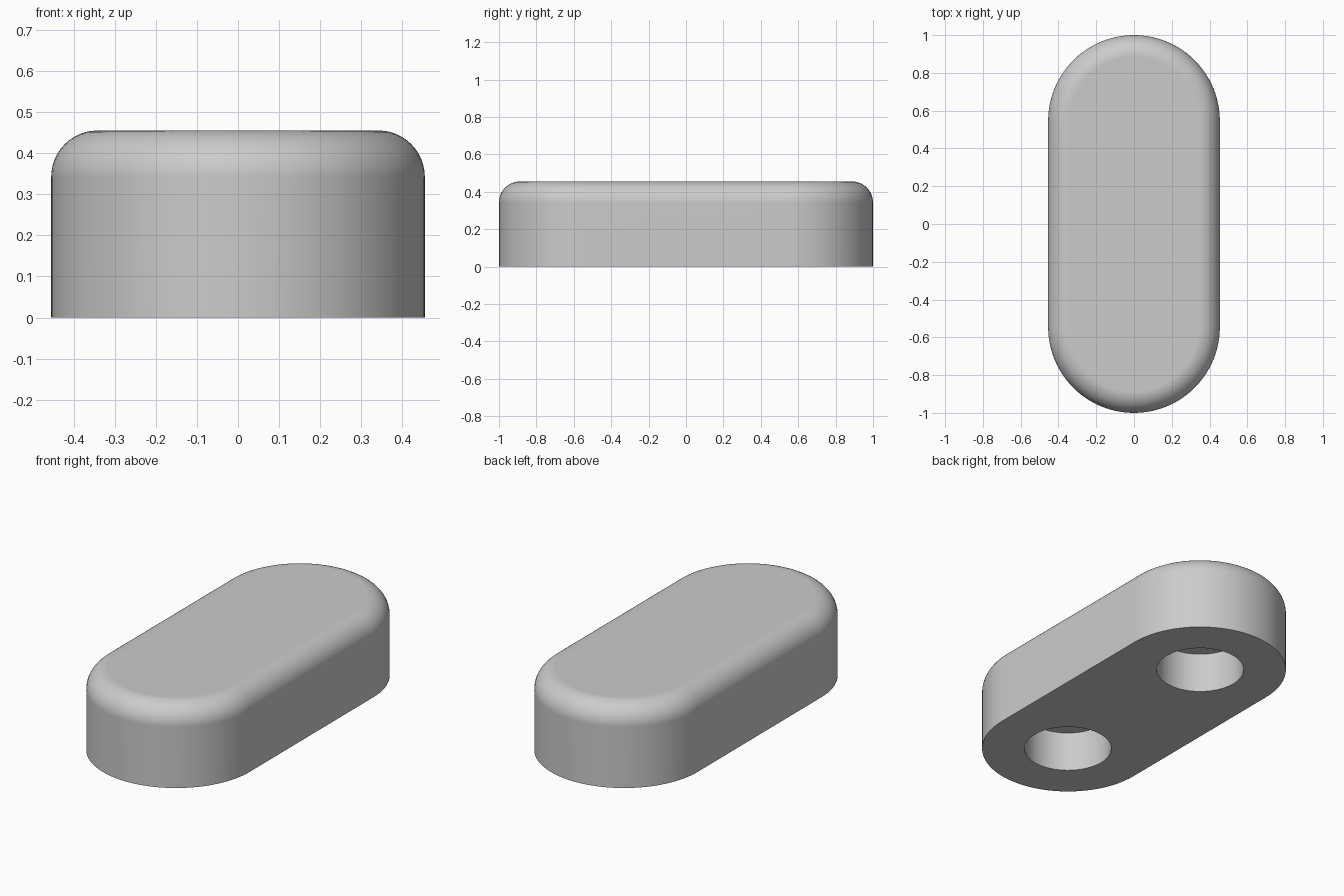
import bpy, bmesh, math

cube = bpy.data.objects.get("Cube")
if cube:
    bpy.data.objects.remove(cube, do_unlink=True)

RADIUS = 1 / 2.2            # end radius of the capsule outline
HALF = 1 - RADIUS           # distance from middle to each end centre
HEIGHT = 0.455
FILLET = 0.113
HOLE_RADIUS = 0.23
HOLE_DEPTH = 0.228
ARC, STEPS = 48, 12         # segments per half circle and per fillet

grey = bpy.data.materials.new("plain grey")
grey.use_nodes = True
colour = (0.6, 0.6, 0.6, 1)
grey.diffuse_color = colour
grey.node_tree.nodes["Principled BSDF"].inputs["Base Color"].default_value = colour


def capsule_ring(bm, radius, z):
    """One capsule-shaped loop of vertices."""
    ring = []
    for end in (1, -1):
        for i in range(ARC + 1):
            a = math.pi * i / ARC
            ring.append(bm.verts.new((end * radius * math.cos(a),
                                      end * (HALF + radius * math.sin(a)), z)))
    return ring


# Body: capsule outline lofted up the wall and round the top fillet
bm = bmesh.new()
profile = [(RADIUS, 0)]
for i in range(STEPS + 1):
    a = math.pi / 2 * i / STEPS
    profile.append((RADIUS - FILLET * (1 - math.cos(a)),
                    HEIGHT - FILLET * (1 - math.sin(a))))
rings = [capsule_ring(bm, r, z) for r, z in profile]
for low, high in zip(rings, rings[1:]):
    for i in range(len(low)):
        j = (i + 1) % len(low)
        bm.faces.new((low[i], low[j], high[j], high[i]))
bm.faces.new(rings[0][::-1])
bm.faces.new(rings[-1])
bmesh.ops.recalc_face_normals(bm, faces=bm.faces)
mesh = bpy.data.meshes.new("body")
bm.to_mesh(mesh)
bm.free()
body = bpy.data.objects.new("body", mesh)
bpy.context.collection.objects.link(body)
mesh.materials.append(grey)

# Blind holes in the underside, concentric with the rounded ends
for side in (-1, 1):
    bpy.ops.mesh.primitive_cylinder_add(vertices=64, radius=HOLE_RADIUS,
                                        depth=2 * HOLE_DEPTH,
                                        location=(0, side * HALF, 0))
    cutter = bpy.context.object
    cutter.name = "hole_cutter"
    cutter.hide_render = True
    cutter.data.materials.append(grey)
    cut = body.modifiers.new("hole", 'BOOLEAN')
    cut.operation = 'DIFFERENCE'
    cut.solver = 'EXACT'
    cut.object = cutter
    bpy.context.view_layer.objects.active = body
    bpy.ops.object.modifier_apply(modifier=cut.name)
    bpy.data.objects.remove(cutter, do_unlink=True)

# Smooth walls and fillet, crisp rims, flat top
bpy.ops.object.select_all(action='DESELECT')
body.select_set(True)
bpy.context.view_layer.objects.active = body
bpy.ops.object.shade_smooth_by_angle(angle=math.radians(30))
weighted = body.modifiers.new("flat_top_normals", 'WEIGHTED_NORMAL')
weighted.keep_sharp = True
